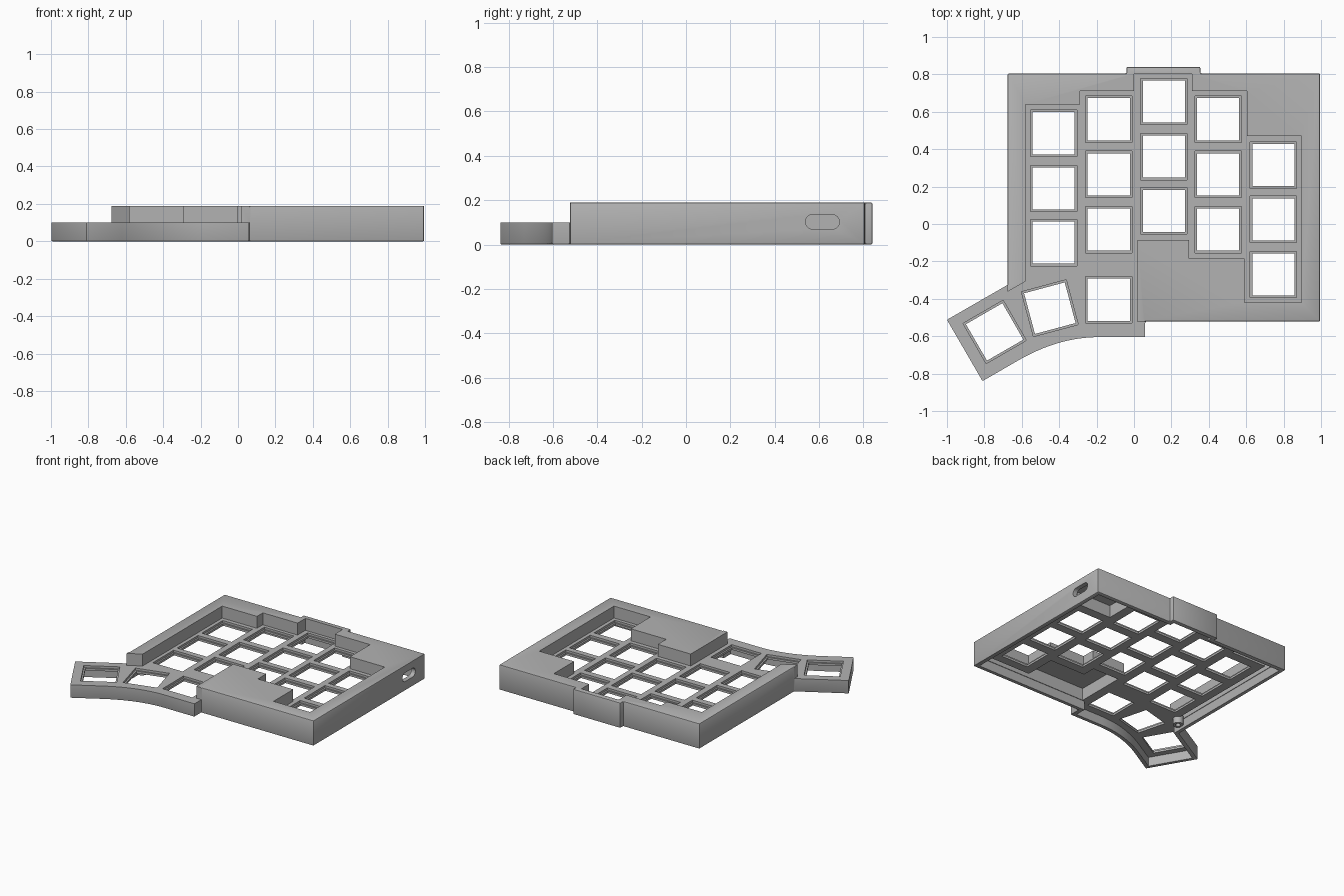
import bpy, bmesh, math
from mathutils import Vector, Matrix

if "Cube" in bpy.data.objects:
    bpy.data.objects.remove(bpy.data.objects["Cube"])

grey = bpy.data.materials.new("plain_grey")
grey.use_nodes = True
grey.diffuse_color = (0.45, 0.45, 0.45, 1)
grey.node_tree.nodes["Principled BSDF"].inputs["Base Color"].default_value = (0.45, 0.45, 0.45, 1)


def make_object(name, bm):
    bmesh.ops.recalc_face_normals(bm, faces=bm.faces[:])
    mesh = bpy.data.meshes.new(name)
    bm.to_mesh(mesh)
    bm.free()
    mesh.materials.append(grey)
    obj = bpy.data.objects.new(name, mesh)
    bpy.context.collection.objects.link(obj)
    return obj


def prism(name, outline, low, high):
    """Extrude a flat outline between two heights."""
    bm = bmesh.new()
    face = bm.faces.new([bm.verts.new((p[0], p[1], low)) for p in outline])
    new = bmesh.ops.extrude_face_region(bm, geom=[face])["geom"]
    verts = [v for v in new if isinstance(v, bmesh.types.BMVert)]
    bmesh.ops.translate(bm, verts=verts, vec=(0, 0, high - low))
    return make_object(name, bm)


def inset(outline, d):
    """Mitred inset of a counter-clockwise outline (negative d grows it)."""
    pts = [Vector(p) for p in outline]
    result = []
    for i, p in enumerate(pts):
        a = (p - pts[i - 1]).normalized()
        b = (pts[(i + 1) % len(pts)] - p).normalized()
        na, nb = Vector((-a.y, a.x)), Vector((-b.y, b.x))
        result.append(p + (na + nb) * d / (1 + na.dot(nb)))
    return result


def apply(obj, mod):
    bpy.context.view_layer.objects.active = obj
    bpy.ops.object.modifier_apply(modifier=mod.name)


def cut(obj, cutter):
    mod = obj.modifiers.new("cut", "BOOLEAN")
    mod.operation, mod.solver, mod.object = "DIFFERENCE", "EXACT", cutter
    cutter.hide_render = True
    apply(obj, mod)
    bpy.data.objects.remove(cutter)


# Curved front edge of the thumb cluster
start, bend, end = Vector((-0.62, -0.73)), Vector((-0.403, -0.605)), Vector((-0.19, -0.605))
curve = []
for i in range(17):
    t = i / 16
    curve.append(start * (1 - t) ** 2 + bend * 2 * t * (1 - t) + end * t * t)

# Outer footprint, counter-clockwise
footprint = [(-0.675, 0.805), (-0.675, -0.325), (-1, -0.512), (-0.81, -0.84)] + curve + [
    (0.06, -0.605), (0.06, -0.522), (0.995, -0.522), (0.995, 0.805),
    (0.355, 0.805), (0.355, 0.84), (-0.04, 0.84), (-0.04, 0.805)]

# Stepped key well, opening out over the thumb cluster
well = [(-0.58, 0.64), (-0.58, -0.307), (-0.676, -0.362), (-0.676, -0.2), (-1.2, -0.2),
        (-1.2, -1), (0.1, -1), (0.1, -0.523), (0.02, -0.523), (0.02, -0.085),
        (0.295, -0.085), (0.295, -0.185), (0.59, -0.185), (0.59, -0.42), (0.895, -0.42),
        (0.895, 0.47), (0.605, 0.47), (0.605, 0.71), (0.31, 0.71), (0.31, 0.803),
        (0, 0.803), (0, 0.71), (-0.29, 0.71), (-0.29, 0.64)]

# Case body with softened corners
case = prism("keyboard_case", footprint, 0, 0.19)
bevel = case.modifiers.new("soft_edges", "BEVEL")
bevel.width, bevel.segments, bevel.limit_method = 0.007, 2, "ANGLE"
apply(case, bevel)

# Well above the plate, and the hollow underside
cut(case, prism("well_cutter", well, 0.1, 0.4))
cut(case, prism("low_hollow", inset(footprint, 0.03), -0.1, 0.068))
high_hollow = prism("high_hollow", inset(footprint, 0.034), 0.03, 0.16)
cut(high_hollow, prism("well_wall", inset(well, -0.028), -0.2, 0.4))
cut(case, high_hollow)

# Key openings: (x, y, turn)
columns = {-0.43: (0.485, 0.19, -0.1), -0.135: (0.56, 0.265, -0.03, -0.405),
           0.16: (0.655, 0.36, 0.07), 0.45: (0.56, 0.265, -0.03),
           0.745: (0.315, 0.025, -0.27)}
keys = [(x, y, 0) for x, ys in columns.items() for y in ys]
keys += [(-0.45, -0.45, 15), (-0.745, -0.577, 30)]


def key_blocks(name, size, low, high):
    bm = bmesh.new()
    for x, y, turn in keys:
        matrix = (Matrix.Translation((x, y, (low + high) / 2))
                  @ Matrix.Rotation(math.radians(turn), 4, "Z")
                  @ Matrix.Diagonal((size, size, high - low, 1)))
        bmesh.ops.create_cube(bm, size=1, matrix=matrix)
    return make_object(name, bm)


cut(case, key_blocks("key_recesses", 0.248, 0.084, 0.3))
cut(case, key_blocks("key_holes", 0.225, -0.1, 0.3))

# Rounded cable port in the left wall
port = []
for i in range(18):
    angle = math.pi * (i if i < 9 else i - 1) / 16 - math.pi / 2
    angle = -math.pi / 2 + math.pi * (i / 8 if i < 9 else 1 + (i - 9) / 8)
    side = 0.044 if i < 9 else -0.044
    port.append((0.615 + side + 0.033 * math.cos(angle), 0.102 + 0.033 * math.sin(angle)))
port_cutter = prism("port_cutter", port, 0.9, 1.1)
port_cutter.matrix_world = Matrix(((0, 0, 1, 0), (1, 0, 0, 0), (0, 1, 0, 0), (0, 0, 0, 1)))
bpy.context.view_layer.update()
cut(case, port_cutter)


# Screw boss inside the right wall
def circle(r):
    return [(-0.615 + r * math.cos(math.tau * i / 24), -0.265 + r * math.sin(math.tau * i / 24))
            for i in range(24)]


boss = prism("screw_boss", circle(0.036), 0.02, 0.09)
cut(boss, prism("screw_hole", circle(0.018), -0.1, 0.07))

for obj in (case, boss):
    bpy.ops.object.select_all(action="DESELECT")
    obj.select_set(True)
    bpy.context.view_layer.objects.active = obj
    bpy.ops.object.shade_smooth_by_angle(angle=math.radians(25))
